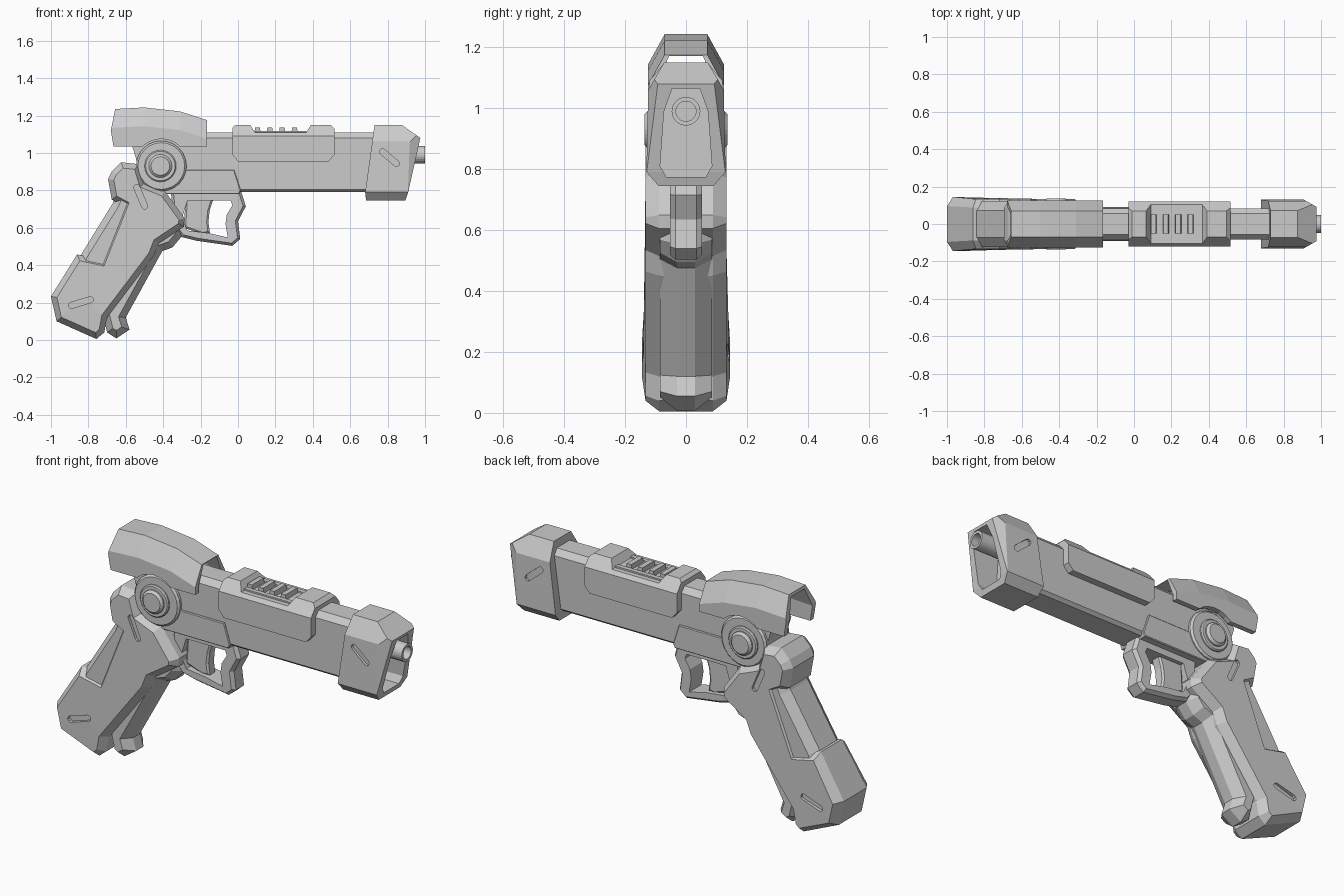
import bpy, bmesh, math
from mathutils import Vector

if "Cube" in bpy.data.objects:
    bpy.data.objects.remove(bpy.data.objects["Cube"])


def loft(name, rings):
    # closed solid through a list of equal-length point rings
    bm = bmesh.new()
    vs = [[bm.verts.new(p) for p in r] for r in rings]
    n = len(rings[0])
    for a, b in zip(vs, vs[1:]):
        for i in range(n):
            bm.faces.new((a[i], a[(i + 1) % n], b[(i + 1) % n], b[i]))
    bm.faces.new(vs[0])
    bm.faces.new(vs[-1])
    bmesh.ops.recalc_face_normals(bm, faces=bm.faces)
    me = bpy.data.meshes.new(name)
    bm.to_mesh(me)
    bm.free()
    ob = bpy.data.objects.new(name, me)
    bpy.context.collection.objects.link(ob)
    return ob


def prism(name, pts, axis, lo, hi):
    place = {'x': lambda p, t: (t, p[0], p[1]),
             'y': lambda p, t: (p[0], t, p[1]),
             'z': lambda p, t: (p[0], p[1], t)}[axis]
    return loft(name, [[place(p, t) for p in pts] for t in (lo, hi)])


def inset(pts, d):
    # mitred inward offset of a 2D outline
    P = [Vector(p) for p in pts]
    n = len(P)
    area = sum(P[i].x * P[(i + 1) % n].y - P[(i + 1) % n].x * P[i].y for i in range(n))
    s = 1 if area > 0 else -1
    out = []
    for i in range(n):
        a = (P[i] - P[i - 1]).normalized()
        b = (P[(i + 1) % n] - P[i]).normalized()
        na, nb = Vector((-a.y, a.x)) * s, Vector((-b.y, b.x)) * s
        out.append(tuple(P[i] + (na + nb) * d / max(1 + na.dot(nb), 0.4)))
    return out


def plate(name, pts, half, ch, d):
    # side profile extruded both ways, with chamfered rims
    small = inset(pts, d)
    levels = [(-half, small), (ch - half, pts), (half - ch, pts), (half, small)]
    return loft(name, [[(x, y, z) for x, z in o] for y, o in levels])


def boolean(ob, other, op='DIFFERENCE'):
    m = ob.modifiers.new('cut', 'BOOLEAN')
    m.object, m.operation, m.solver = other, op, 'EXACT'
    dg = bpy.context.evaluated_depsgraph_get()
    me = bpy.data.meshes.new_from_object(ob.evaluated_get(dg))
    ob.modifiers.clear()
    ob.data = me
    bpy.data.objects.remove(other)


def sym(half):
    # mirror a half cross-section (y, z) listed bottom to top
    return half + [(-y, z) for y, z in reversed(half)]


def circle(cx, cz, r, n=24):
    return [(cx + r * math.cos(2 * math.pi * i / n), cz + r * math.sin(2 * math.pi * i / n)) for i in range(n)]


def slot(ob, cx, cz, length, deg, half, w=0.016):
    # rounded groove on both sides with a raised key left inside
    c, s = math.cos(math.radians(deg)), math.sin(math.radians(deg))
    pts = []
    for end in (1, -1):
        for k in range(5):
            a = math.radians(-90 + 45 * k) + (0 if end == 1 else math.pi)
            u, v = end * (length / 2 - w) + w * math.cos(a), w * math.sin(a)
            pts.append((cx + u * c - v * s, cz + u * s + v * c))
    for side in (1, -1):
        lo, hi = sorted((side * (half - 0.015), side * (half + 0.05)))
        boolean(ob, prism('slot_cutter', pts, 'y', lo, hi))


# main body
body = prism('barrel_body', [(-.565, 1.035), (-.53, .92), (-.47, .79), (.75, .79), (.75, 1.11), (-.52, 1.11)], 'y', -.2, .2)
boolean(body, prism('c', sym([(.065, .79), (.082, .805), (.082, 1.08), (.055, 1.11)]), 'x', -1, 1), 'INTERSECT')

# lower frame plate
plate('frame_plate', [(-.45, .91), (-.02, .91), (.015, .80), (.005, .78), (-.42, .78)], .09, .004, .004)

# muzzle shroud: side, cross and plan profiles intersected, then hollowed
muz = prism('muzzle_shroud', [(.73, 1.15), (.875, 1.15), (.975, 1.08), (.91, .79), (.895, .745), (.685, .745), (.68, .79)], 'y', -.3, .3)
boolean(muz, prism('c', sym([(.09, .745), (.13, .79), (.124, 1.06), (.072, 1.15)]), 'x', .5, 1.2), 'INTERSECT')
boolean(muz, prism('c', [(.6, -.14), (.89, -.14), (.98, -.09), (.98, .09), (.89, .14), (.6, .14)], 'z', .5, 1.4), 'INTERSECT')
boolean(muz, prism('c', sym([(.065, .775), (.085, .81), (.072, .99), (.045, 1.065)]), 'x', .80, 1.2))
slot(muz, .81, .975, .13, -40, .127)

# barrel tube
tube = prism('barrel_tube', circle(0, .99, .047), 'x', .75, 1.0)
boolean(tube, prism('c', circle(0, .99, .033), 'x', .88, 1.1))

# middle top cover with ribs
mid = prism('top_cover', [(-.03, 1.135), (-.012, 1.15), (.065, 1.15), (.09, 1.11), (.365, 1.11), (.39, 1.15), (.495, 1.15),
                          (.515, 1.13), (.515, .99), (.485, .955), (0, .955), (-.03, .99)], 'y', -.3, .3)
boolean(mid, prism('c', sym([(.12, .9), (.12, 1.09), (.07, 1.151)]), 'x', -.5, 1), 'INTERSECT')
for i in range(4):
    x = .105 + i * .066
    prism('rib', [(x - .018, 1.10), (x - .014, 1.135), (x + .012, 1.135), (x + .018, 1.10)], 'y', -.05, .05)
for s in (-1, 1):
    prism('rib_rail', [(.09, 1.10), (.09, 1.118), (.365, 1.118), (.365, 1.10)], 'y', s * .065 - .012, s * .065 + .012)


# rear cover: faceted shell with an arch over the pivot
def cover_rings(dy, dz, base, ext):
    st = [(-.72 - ext, 1.232), (-.655, 1.235), (-.5, 1.243), (-.31, 1.222), (-.165 + ext, 1.175)]
    return [[(x, y, z) for y, z in sym([(.125 - dy, base), (.125 - dy, t - .1 - dz), (.07 - dy / 2, t - dz)])] for x, t in st]


cover = loft('rear_cover', cover_rings(0, 0, 1.035, 0))
boolean(cover, prism('c', [(-.68, 1.12), (-.65, 1.27), (-.1, 1.27), (-.1, 1.0), (-.66, 1.0)], 'y', -.3, .3), 'INTERSECT')
boolean(cover, loft('c', cover_rings(.028, .016, .9, .05)))
boolean(cover, prism('c', circle(-.41, .93, .145), 'y', -.3, .3))

# pivot boss and pin
plate('pivot_boss', circle(-.41, .93, .135), .105, .01, .01)
plate('pivot_pin', circle(-.415, .93, .062), .137, .012, .012)
plate('pivot_collar', circle(-.415, .93, .085), .118, .006, .006)

# grip shell: hub, side panels and flared base
grip = plate('grip_shell', [(-.695, .86), (-.675, .90), (-.625, .95), (-.53, .94), (-.50, .84), (-.39, .795), (-.285, .65), (-.29, .605),
                            (-.425, .515), (-.45, .45), (-.70, .12), (-.715, .04), (-.757, .005), (-.97, .10), (-1.0, .233),
                            (-.86, .457), (-.735, .43), (-.62, .72), (-.675, .75)], .133, .045, .03)
for v in grip.data.vertices:
    if v.co.z < .3 and v.co.x < -.9:
        v.co.y *= 1.09
slot(grip, -.84, .20, .14, 17, .138)
slot(grip, -.52, .765, .14, -67, .133)

# back strap and front strap
plate('back_strap', [(-.64, .80), (-.67, .73), (-.84, .455), (-.86, .40), (-.70, .36), (-.52, .74)], .122, .05, .035)
plate('front_strap', [(-.30, .64), (-.30, .555), (-.35, .495), (-.405, .475), (-.60, .12), (-.58, .055), (-.65, .008),
                      (-.70, .04), (-.74, .2), (-.5, .62)], .085, .055, .036)

# trigger guard and trigger
guard = plate('trigger_guard', [(-.36, .80), (-.34, .60), (-.30, .55), (-.22, .53), (-.03, .503), (.012, .54), (0, .635), (.042, .715), (.015, .80)],
              .052, .018, .014)
boolean(guard, prism('c', [(-.27, .745), (-.30, .65), (-.27, .585), (-.16, .572), (-.055, .548), (-.067, .62), (-.06, .67), (-.03, .72), (-.04, .745)],
                     'y', -.3, .3))
plate('trigger', [(-.28, .76), (-.13, .76), (-.152, .69), (-.158, .63), (-.15, .572), (-.19, .565), (-.29, .60)], .03, .008, .01)
